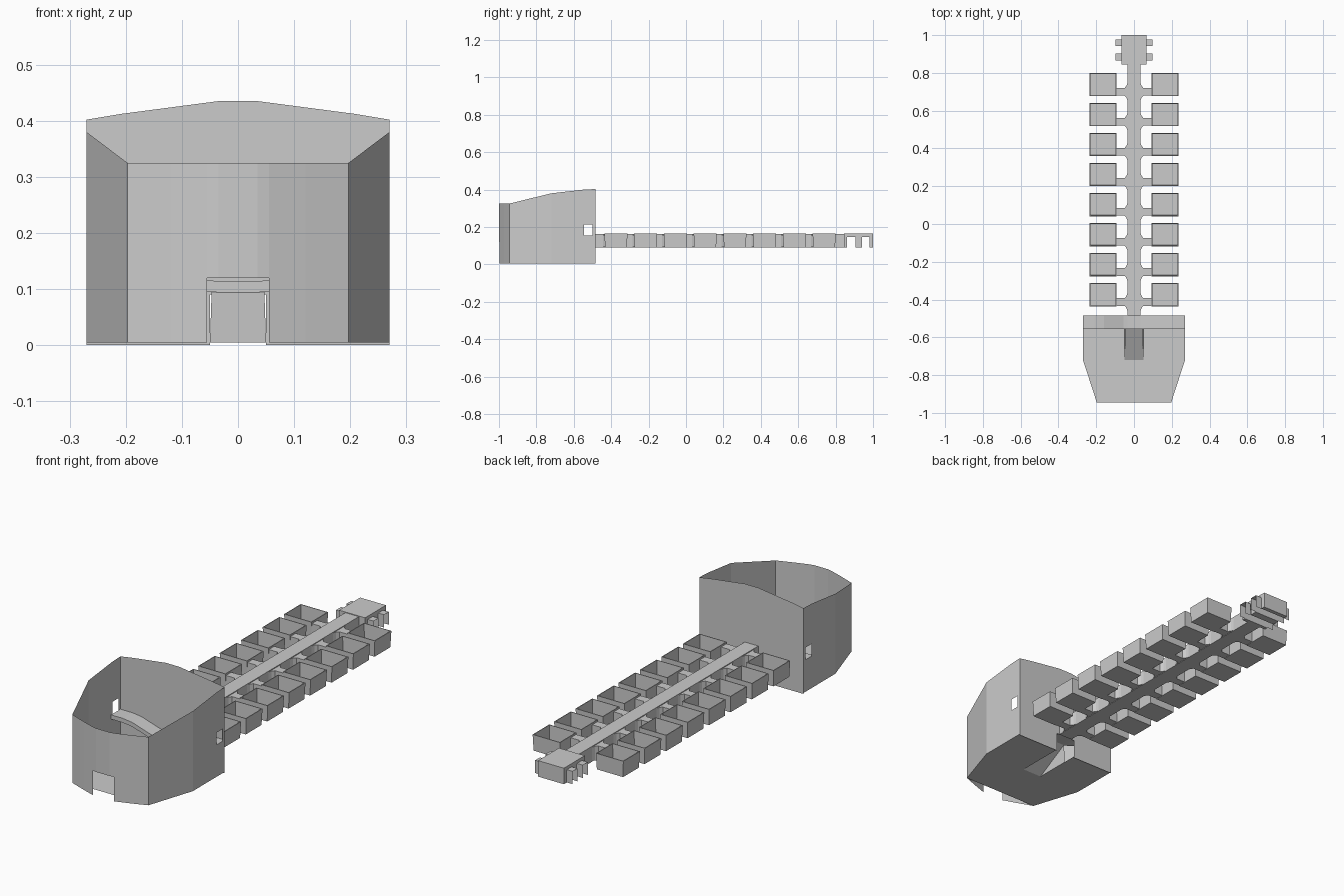
import bpy, bmesh

if "Cube" in bpy.data.objects:
    bpy.data.objects.remove(bpy.data.objects["Cube"])

def mesh_object(name, verts, faces):
    bm = bmesh.new()
    vs = [bm.verts.new(v) for v in verts]
    for f in faces:
        bm.faces.new([vs[i] for i in f])
    bmesh.ops.remove_doubles(bm, verts=bm.verts, dist=1e-5)
    bmesh.ops.recalc_face_normals(bm, faces=bm.faces)
    me = bpy.data.meshes.new(name)
    bm.to_mesh(me)
    bm.free()
    ob = bpy.data.objects.new(name, me)
    bpy.context.collection.objects.link(ob)
    return ob

def box(name, x0, x1, y0, y1, z0, z1, skip=()):
    v = [(x, y, z) for z in (z0, z1) for y in (y0, y1) for x in (x0, x1)]
    faces = dict(bottom=(0, 2, 3, 1), top=(4, 5, 7, 6), front=(0, 1, 5, 4),
                 back=(2, 6, 7, 3), left=(0, 4, 6, 2), right=(1, 3, 7, 5))
    return mesh_object(name, v, [f for k, f in faces.items() if k not in skip])

def prism(name, outline, z0, z1):
    n = len(outline)
    v = [(x, y, z) for z in (z0, z1) for x, y in outline]
    f = [tuple(range(n))[::-1], tuple(range(n, 2 * n))]
    f += [(i, (i + 1) % n, n + (i + 1) % n, n + i) for i in range(n)]
    return mesh_object(name, v, f)

def panels(name, quads):
    v, f = [], []
    for q in quads:
        f.append(tuple(range(len(v), len(v) + len(q))))
        v += q
    return mesh_object(name, v, f)

def wall(a, b):
    # upright panel between two columns (x, y, low z, high z)
    return [(a[0], a[1], a[2]), (b[0], b[1], b[2]), (b[0], b[1], b[3]), (a[0], a[1], a[3])]

def chain(cols):
    return [wall(a, b) for a, b in zip(cols, cols[1:])]

def mirror(ob):
    ob.modifiers.new("mirror", 'MIRROR').use_axis[0] = True

def repeat(ob):
    m = ob.modifiers.new("repeat", 'ARRAY')
    m.count = 8
    m.use_relative_offset = False
    m.use_constant_offset = True
    m.constant_offset_displace = (0, -0.159, 0)

B, BACK = 0.005, -0.485

# bulged front wall with the doorway
front = chain([(0, -1, .12, .325), (.035, -1, .12, .325), (.055, -.996, .12, .325)])
front += chain([(.055, -.996, B, .325), (.12, -.974, B, .325), (.197, -.945, B, .325)])
mirror(panels("front_wall", front))

# side walls with a small window near the back
side = chain([(.197, -.945, B, .325), (.27, -.72, B, .38), (.27, -.545, B, .40)])
side += chain([(.27, -.545, B, .155), (.27, -.5, B, .155)])
side += chain([(.27, -.545, .212, .40), (.27, -.5, .212, .402)])
side += chain([(.27, -.5, B, .402), (.27, BACK, B, .402)])
mirror(panels("side_wall", side))

# back wall, peaked, notched under the spine
back = chain([(.27, BACK, 0, .402), (.21, BACK, 0, .412), (.05, BACK, 0, .433)])
back += chain([(.05, BACK, .09, .433), (.035, BACK, .09, .435), (0, BACK, .09, .435)])
mirror(panels("back_wall", back))

# floor with a slot for the ramp
floor = [[(0, -.945, B), (.197, -.945, B), (.27, -.72, B), (.05, -.72, B), (0, -.72, B)],
         [(.05, -.72, B), (.27, -.72, B), (.27, BACK, B), (.05, BACK, B)]]
mirror(panels("tub_floor", floor))

# ramp rising from the floor to the cross strap
ramp = [[(0, -.72, B), (.05, -.72, B), (.047, -.55, .095), (0, -.55, .095)],
        [(.05, -.72, B), (.047, -.55, .095), (.05, -.55, B)]]
mirror(panels("ramp", ramp))

# sagging cross strap between the windows
path = [(.27, .145), (.21, .145), (.16, .139), (.1, .12), (.055, .106), (.035, .104)]
path = [(-x, z) for x, z in path] + path[::-1]
v, f = [], []
for x, z in path:
    v += [(x, -.555, z - .01), (x, BACK, z - .01), (x, BACK, z + .01), (x, -.555, z + .01)]
for i in range(len(path) - 1):
    f += [(4 * i + k, 4 * i + (k + 1) % 4, 4 * i + 4 + (k + 1) % 4, 4 * i + 4 + k) for k in range(4)]
n = len(v)
f += [(0, 1, 2, 3), (n - 4, n - 3, n - 2, n - 1)]
mesh_object("cross_strap", v, f)

# long spine
box("spine", -.035, .035, BACK, .85, .09, .162)

# eight pairs of open baskets with flared connectors
v = []
for z, d in ((.09, .003), (.166, 0)):
    v += [(.093 + d, .677 + d, z), (.235 - d, .677 + d, z), (.235 - d, .8 - d, z), (.093 + d, .8 - d, z)]
basket = mesh_object("basket", v, [(3, 2, 1, 0)] + [(i, (i + 1) % 4, 4 + (i + 1) % 4, 4 + i) for i in range(4)])
s = basket.modifiers.new("thickness", 'SOLIDIFY')
s.thickness = .005
link = prism("basket_connector", [(.03, .64), (.04, .668), (.05, .68), (.096, .68), (.096, .72),
                                  (.05, .72), (.04, .732), (.03, .76)], .092, .158)
for ob in (basket, link):
    repeat(ob)
    mirror(ob)

# tail block: top plate, cross blocks and open side sleeves
box("tail_plate", -.067, .067, .845, 1, .147, .165)
for y0, y1 in ((.845, .862), (.905, .94), (.98, 1)):
    box("tail_block", -.067, .067, y0, y1, .09, .15)
for y0, y1 in ((.865, .902), (.943, .978)):
    mirror(box("tail_sleeve", .065, .097, y0, y1, .09, .15, skip=("left", "right", "bottom")))
